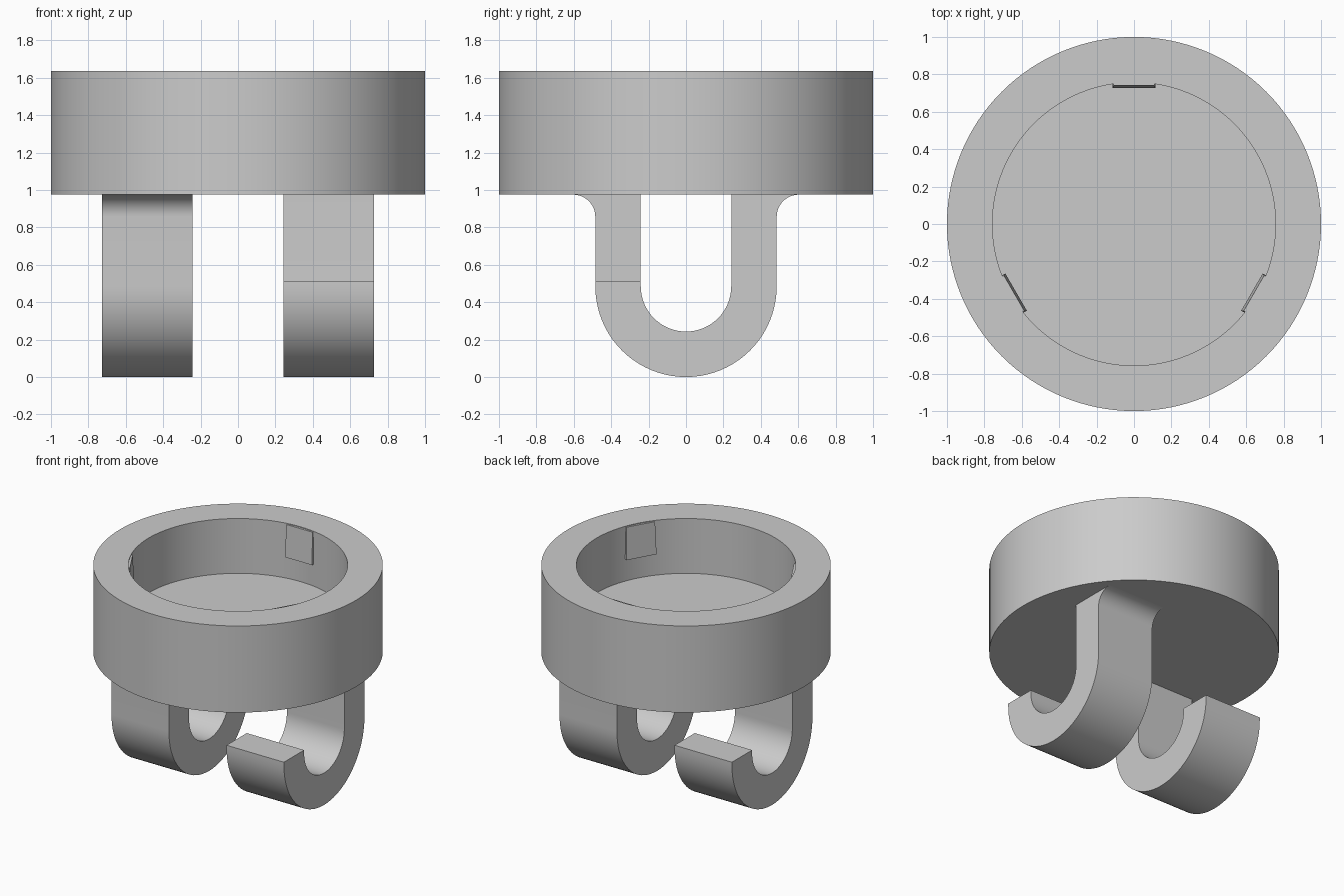
import bpy, bmesh
from math import sin, cos, pi, radians
from mathutils import Matrix, Vector

cube = bpy.data.objects.get("Cube")
if cube:
    bpy.data.objects.remove(cube, do_unlink=True)

grey = bpy.data.materials.new("plain grey")
grey.use_nodes = True
colour = (0.6, 0.6, 0.6, 1)
grey.diffuse_color = colour
grey.node_tree.nodes["Principled BSDF"].inputs["Base Color"].default_value = colour

BASE, TOP, FLOOR = 0.975, 1.635, 1.217
BORE = 0.757


def finish(name, bm, smooth=True):
    bmesh.ops.recalc_face_normals(bm, faces=bm.faces)
    mesh = bpy.data.meshes.new(name)
    bm.to_mesh(mesh)
    bm.free()
    mesh.materials.append(grey)
    obj = bpy.data.objects.new(name, mesh)
    bpy.context.collection.objects.link(obj)
    if smooth:
        bpy.ops.object.select_all(action='DESELECT')
        obj.select_set(True)
        bpy.context.view_layer.objects.active = obj
        bpy.ops.object.shade_smooth_by_angle(angle=radians(30))
    return obj


def arc(cy, cz, r, start, end, steps):
    angles = [radians(start + (end - start) * i / steps) for i in range(steps + 1)]
    return [(cy + r * cos(a), cz + r * sin(a)) for a in angles]


def extrude(points, x0, x1):
    """Extrude a closed (y, z) outline along x."""
    bm = bmesh.new()
    face = bm.faces.new([bm.verts.new((x0, y, z)) for y, z in points])
    out = bmesh.ops.extrude_face_region(bm, geom=[face])
    moved = [v for v in out["geom"] if isinstance(v, bmesh.types.BMVert)]
    bmesh.ops.translate(bm, verts=moved, vec=(x1 - x0, 0, 0))
    return bm


# Round cup: rings of the lathe profile, bridged and capped
bm = bmesh.new()
n = 128
rings = [[bm.verts.new((r * cos(2 * pi * i / n), r * sin(2 * pi * i / n), z)) for i in range(n)]
         for r, z in [(1, BASE), (1, TOP), (BORE, TOP), (BORE, FLOOR)]]
for a, b in zip(rings, rings[1:]):
    for i in range(n):
        j = (i + 1) % n
        bm.faces.new((a[i], a[j], b[j], b[i]))
bm.faces.new(rings[0])
bm.faces.new(rings[-1])
finish("cup", bm)

# Two opposed hooks: filleted stem, half-round bend and short tip
R_OUT, R_IN, TIP, FILLET = 0.485, 0.242, 0.51, 0.118
outline = ([(-R_OUT, TIP)] + arc(0, R_OUT, R_OUT, 180, 360, 40)
           + arc(R_OUT + FILLET, BASE - FILLET, FILLET, 180, 90, 12)
           + [(R_IN, BASE)] + arc(0, R_OUT, R_IN, 0, -180, 32) + [(-R_IN, TIP)])
for name, side in (("left_hook", 1), ("right_hook", -1)):
    bm = extrude([(side * y, z) for y, z in outline], side * 0.243, side * 0.727)
    finish(name, bm)

# Three slim tapered tabs on the bore wall
for k in range(3):
    bm = extrude([(0.728, 1.385), (0.77, 1.385), (0.77, 1.63), (0.74, 1.63)], -0.115, 0.115)
    for v in bm.verts:
        if v.co.z > 1.5:
            v.co.x *= 0.95
    bmesh.ops.rotate(bm, verts=bm.verts, cent=Vector(),
                     matrix=Matrix.Rotation(2 * pi * k / 3, 3, 'Z'))
    finish(f"inner_tab_{k + 1}", bm, smooth=False)
